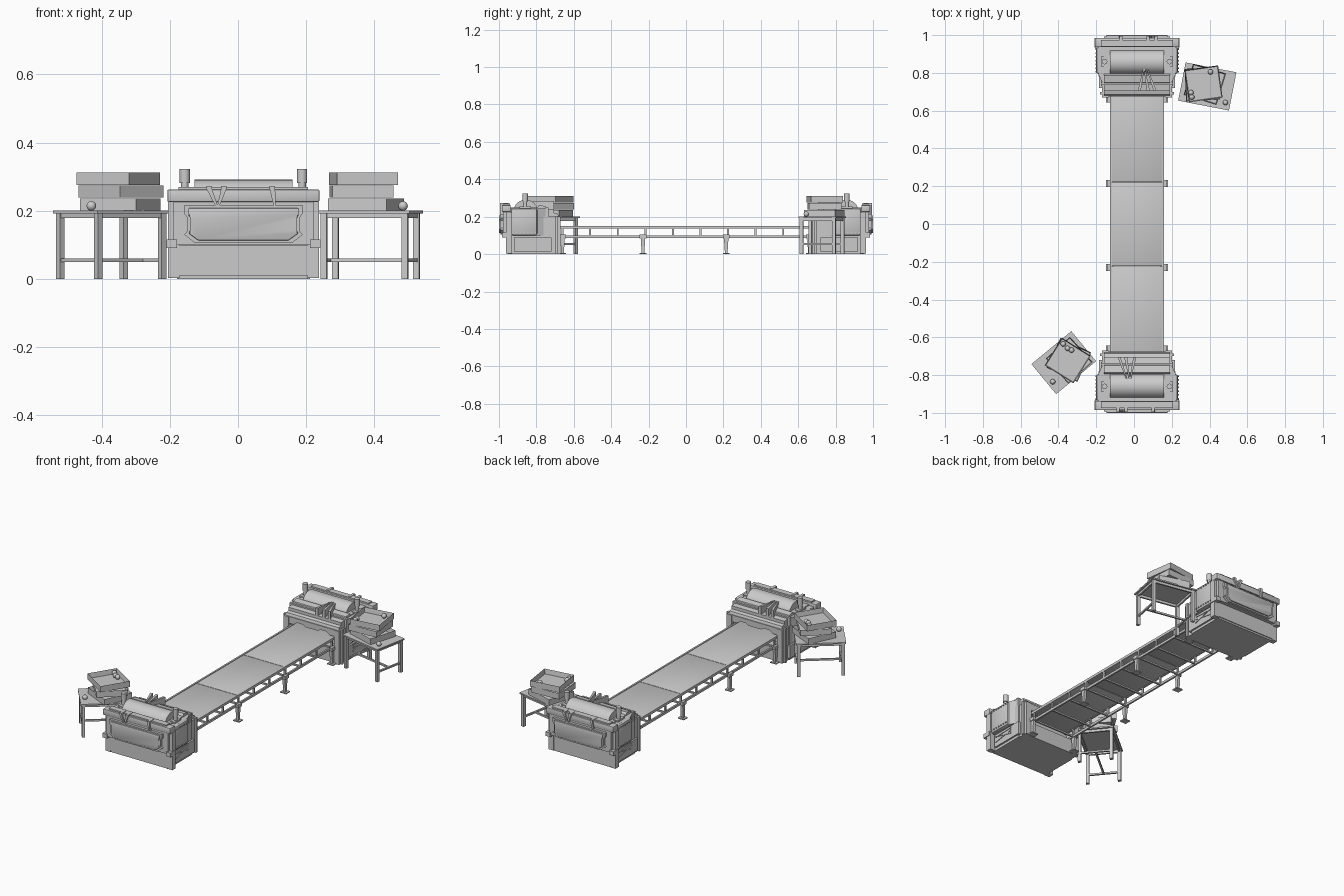
import bpy, bmesh, math
from mathutils import Matrix

if "Cube" in bpy.data.objects:
    bpy.data.objects.remove(bpy.data.objects["Cube"])

CX = 0.016                      # centre line of the conveyor
M = Matrix.Identity(4)          # placement of the assembly being built


def finish(name, bm, smooth=False):
    bmesh.ops.recalc_face_normals(bm, faces=bm.faces)
    bm.transform(M)
    me = bpy.data.meshes.new(name)
    bm.to_mesh(me)
    bm.free()
    ob = bpy.data.objects.new(name, me)
    bpy.context.collection.objects.link(ob)
    if smooth:
        bpy.ops.object.select_all(action='DESELECT')
        ob.select_set(True)
        bpy.context.view_layer.objects.active = ob
        bpy.ops.object.shade_smooth_by_angle(angle=math.radians(35))
    return ob


def prism(name, pts, axis, lo, hi, bevel=0):
    """Extrude a 2D outline along an axis."""
    put = {'x': lambda a, b, c: (c, a, b), 'y': lambda a, b, c: (a, c, b),
           'z': lambda a, b, c: (a, b, c)}[axis]
    bm = bmesh.new()
    rings = [[bm.verts.new(put(a, b, c)) for a, b in pts] for c in (lo, hi)]
    for r in rings:
        bm.faces.new(r)
    n = len(pts)
    for i in range(n):
        j = (i + 1) % n
        bm.faces.new((rings[0][i], rings[0][j], rings[1][j], rings[1][i]))
    if bevel:
        bmesh.ops.bevel(bm, geom=bm.edges[:], offset=bevel, segments=2,
                        profile=0.5, affect='EDGES')
    return finish(name, bm, bevel > 0)


def box(name, x0, x1, y0, y1, z0, z1, bevel=0):
    return prism(name, [(x0, y0), (x1, y0), (x1, y1), (x0, y1)], 'z', z0, z1, bevel)


def cyl(name, c, r, depth, axis='z', seg=16):
    bm = bmesh.new()
    bmesh.ops.create_cone(bm, cap_ends=True, segments=seg, radius1=r, radius2=r, depth=depth)
    if axis == 'x':
        bm.transform(Matrix.Rotation(math.pi / 2, 4, 'Y'))
    bm.transform(Matrix.Translation(c))
    return finish(name, bm, True)


def machine(tag):
    """End station: front at -y, belt entering from +y."""
    # main body and the recessed belt mouth
    box(tag + "_body", -.19, .19, -.955, -.73, 0, .2)
    box(tag + "_mouth_sill", -.185, .185, -.73, -.68, 0, .085)
    prism(tag + "_mouth_header", [(-.155, .2), (-.155, .16), (-.12, .16), (-.095, .176),
          (-.06, .176), (-.04, .165), (.04, .165), (.06, .176), (.095, .176),
          (.12, .16), (.155, .16), (.155, .2)], 'y', -.735, -.675)
    # shoulder that widens toward the front
    prism(tag + "_shoulder", [(-.18, -.74), (.18, -.74), (.203, -.79), (.207, -.95),
          (-.207, -.95), (-.203, -.79)], 'z', .1, .245)
    # stepped hood
    prism(tag + "_hood", [(-.95, .2), (-.68, .2), (-.685, .215), (-.705, .22), (-.705, .238),
          (-.745, .243), (-.75, .256), (-.785, .262), (-.795, .25), (-.94, .25)], 'x', -.175, .175)
    box(tag + "_hood_lip", -.19, .19, -.75, -.735, .195, .25)
    # feed roller in its cradle
    cyl(tag + "_roller", (0, -.857, .225), .066, .288, 'x', 40)
    for s in (-1, 1):
        side = "_right" if s > 0 else "_left"
        X = lambda a, b: sorted((s * a, s * b))
        # mouth posts, corner pillars and side covers
        box(tag + side + "_mouth_post", *X(.15, .185), -.735, -.67, 0, .2)
        box(tag + side + "_mouth_flange", *X(.165, .195), -.70, -.685, 0, .205)
        box(tag + side + "_corner_pillar", *X(.188, .222), -.962, -.93, .003, .226)
        box(tag + side + "_pillar_clamp", *X(.195, .226), -.985, -.935, .09, .115)
        box(tag + side + "_side_cover", *X(.19, .216), -.935, -.795, .1, .245, .011)
        box(tag + side + "_side_skirt", *X(.18, .2), -.92, -.72, .015, .09)
        # cover bolts
        for i in range(7):
            for z in (.115, .23):
                cyl(tag + side + "_cover_bolt", (s * .217, -.925 + i * .02, z), .004, .008, 'x', 6)
        # adjusting knobs
        cyl(tag + side + "_knob_stem", (s * .172, -.86, .265), .011, .05)
        cyl(tag + side + "_knob_head", (s * .172, -.86, .302), .015, .042)
        box(tag + side + "_knob_base", s * .172 - .016, s * .172 + .016, -.89, -.83, .245, .254)
        # tapered strips on the side skirt
        for z0, z1 in ((.07, .08), (.04, .065), (.075, .045)):
            prism(tag + side + "_side_strip", [(-.91, z0), (-.78, z1 - .004), (-.78, z1 + .006)],
                  'x', *X(.195, .204))
    # front frame, top beam and shaped access panel
    box(tag + "_front_frame", -.205, .205, -.978, -.94, .1, .226)
    box(tag + "_top_beam", -.223, .223, -.985, -.937, .226, .262, .004)
    box(tag + "_top_cap", -.19, .19, -.975, -.94, .26, .27)
    box(tag + "_front_foot_panel", -.19, .19, -.96, -.95, .01, .098)
    panel = [(.174, .215), (.174, .192), (.165, .18), (.165, .14), (.174, .13), (.142, .105)]
    full = panel + [(-x, z) for x, z in reversed(panel)]
    prism(tag + "_access_panel", full, 'y', -.993, -.97)
    prism(tag + "_access_panel_face", [(x * .93, .16 + (z - .16) * .86) for x, z in full],
          'y', -1.0, -.985, .003)
    # tapered strips hooked over the beam and the hood
    for xa, xb in ((-.1, -.078), (-.058, -.074), (.085, .092)):
        prism(tag + "_beam_strip", [(xa - .008, .263), (xa + .008, .263), (xb + .003, .212),
              (xb - .003, .212)], 'y', -.994, -.97)
        box(tag + "_strip_hook", xa - .008, xa + .008, -.994, -.95, .262, .272)
    for xa, xb in ((-.095, -.055), (-.06, -.04), (-.012, -.035)):
        prism(tag + "_hood_strip", [(xa - .008, -.705), (xa + .008, -.705), (xb + .003, -.82),
              (xb - .003, -.82)], 'z', .235, .284)


def tray(name, x, y, z, deg):
    """Open stacking tray."""
    global M
    M = Matrix.Translation((x, y, z)) @ Matrix.Rotation(math.radians(deg), 4, 'Z')
    bm = bmesh.new()
    bmesh.ops.create_cube(bm, size=1)
    bm.transform(Matrix.Translation((0, 0, .018)) @ Matrix.Diagonal((.18, .172, .036, 1)))
    top = max(bm.faces, key=lambda f: f.calc_center_median().z)
    bmesh.ops.inset_region(bm, faces=[top], thickness=.007)
    bmesh.ops.translate(bm, verts=top.verts[:], vec=(0, 0, -.029))
    finish(name, bm)


def table(tag, x, y, deg):
    global M
    M = Matrix.Translation((x, y, 0)) @ Matrix.Rotation(math.radians(deg), 4, 'Z')
    box(tag + "_top", -.137, .137, -.103, .103, .192, .2)
    for s in (-1, 1):
        box(tag + "_long_apron", -.12, .12, s * .088 - .005, s * .088 + .005, .178, .192)
        box(tag + "_end_apron", s * .121 - .005, s * .121 + .005, -.088, .088, .178, .192)
        box(tag + "_end_stretcher", s * .121 - .005, s * .121 + .005, -.088, .088, .05, .06)
        for t in (-1, 1):
            box(tag + "_leg", s * .121 - .009, s * .121 + .009, t * .088 - .009, t * .088 + .009, 0, .192)
    box(tag + "_middle_stretcher", -.121, .121, -.005, .005, .05, .06)


def ball(name, x, y, z):
    global M
    M = Matrix.Translation((x, y, z))
    bm = bmesh.new()
    bmesh.ops.create_uvsphere(bm, u_segments=16, v_segments=10, radius=.014)
    finish(name, bm, True)


# two identical end stations facing each other
M = Matrix.Translation((CX, 0, 0))
machine("front_station")
M = Matrix.Translation((CX, 0, 0)) @ Matrix.Rotation(math.pi, 4, 'Z')
machine("rear_station")

# conveyor belt sections
M = Matrix.Translation((CX, 0, 0))
for y0, y1 in ((-.74, -.224), (-.222, .221), (.223, .74)):
    box("belt_section", -.134, .134, y0, y1, .139, .148, .002)
# side rails, posts and cross bars
for s in (-1, 1):
    box("upper_rail", s * .138 - .005, s * .138 + .005, -.735, .735, .136, .151)
    box("lower_rail", s * .138 - .005, s * .138 + .005, -.735, .735, .086, .1)
for i in range(10):
    y = -.66 + i * .1475
    for s in (-1, 1):
        box("rail_post", s * .138 - .005, s * .138 + .005, y - .005, y + .005, .09, .14)
    box("cross_bar", -.135, .135, y - .005, y + .005, .089, .098)
# tapered legs with foot plates
for y in (-.66, -.23, .215, .66):
    for s in (-1, 1):
        prism("conveyor_leg", [(y - .013, .1), (y - .007, .005), (y + .007, .005), (y + .013, .1)],
              'x', s * .145 - .008, s * .145 + .008)
        box("leg_bracket", s * .15 - .008, s * .15 + .008, y - .018, y + .018, .084, .104)
        box("foot_plate", s * .145 - .02, s * .145 + .02, y - .018, y + .018, 0, .006)

# side tables with stacked trays and balls
table("left_table", -.372, -.734, 39.5)
for i, (x, y, a) in enumerate(((-.345, -.72, -25), (-.343, -.722, -48), (-.351, -.723, -32))):
    tray("left_tray", x, y, .2 + i * .038, a)
for p in ((-.43, -.835, .214), (-.375, -.635, .298), (-.352, -.658, .298), (-.33, -.668, .298)):
    ball("left_ball", *p)
table("right_table", .388, .728, -11)
for i, (x, y, a) in enumerate(((.375, .74, -17), (.362, .74, 3), (.368, .742, 8))):
    tray("right_tray", x, y, .2 + i * .038, a)
for p in ((.484, .643, .214), (.405, .805, .298), (.302, .695, .298), (.306, .672, .298)):
    ball("right_ball", *p)
